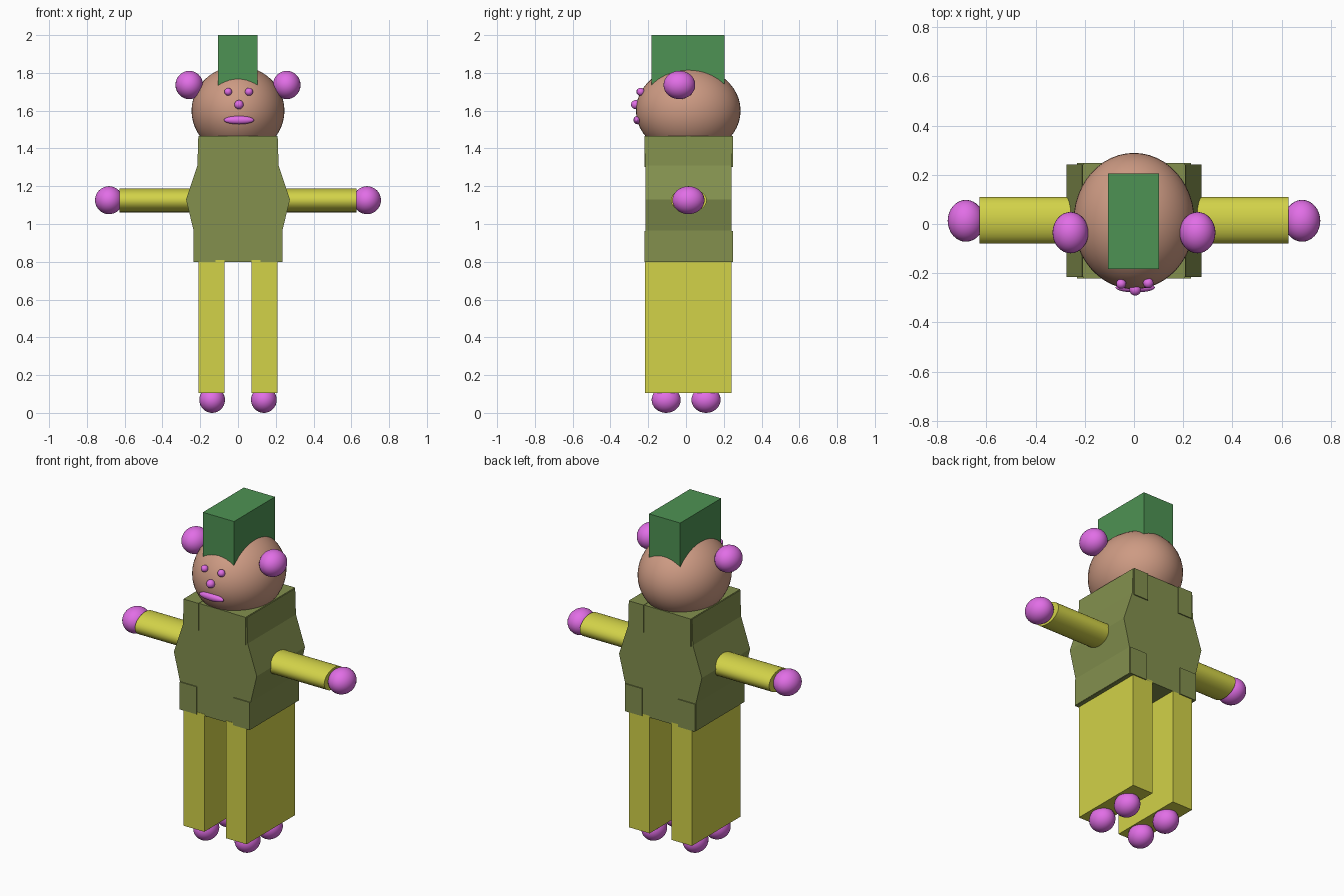
import bpy, bmesh, math
from mathutils import Matrix

if "Cube" in bpy.data.objects:
    bpy.data.objects.remove(bpy.data.objects["Cube"])


def material(name, rgb):
    m = bpy.data.materials.new(name)
    m.diffuse_color = tuple(c ** 2.2 for c in rgb) + (1,)
    m.use_nodes = True
    m.node_tree.nodes["Principled BSDF"].inputs["Base Color"].default_value = m.diffuse_color
    return m


SKIN = material("skin", (0.80, 0.60, 0.51))
PINK = material("pink", (0.88, 0.43, 0.90))
YELLOW = material("yellow", (0.82, 0.82, 0.29))
OLIVE = material("olive", (0.51, 0.56, 0.31))
GREEN = material("green", (0.31, 0.57, 0.33))


def finish(name, bm, mat, smooth=False):
    bmesh.ops.recalc_face_normals(bm, faces=bm.faces)
    me = bpy.data.meshes.new(name)
    bm.to_mesh(me)
    bm.free()
    ob = bpy.data.objects.new(name, me)
    bpy.context.collection.objects.link(ob)
    me.materials.append(mat)
    if smooth:
        bpy.ops.object.select_all(action='DESELECT')
        ob.select_set(True)
        bpy.context.view_layer.objects.active = ob
        bpy.ops.object.shade_smooth_by_angle(angle=math.radians(40))
    return ob


def ball(name, loc, radii, mat=PINK, seg=32):
    bm = bmesh.new()
    bmesh.ops.create_uvsphere(bm, u_segments=seg, v_segments=seg // 2, radius=1)
    bm.transform(Matrix.Translation(loc) @ Matrix.Diagonal((*radii, 1)))
    return finish(name, bm, mat, True)


def box(name, lo, hi, mat):
    bm = bmesh.new()
    bmesh.ops.create_cube(bm, size=1)
    mid = [(a + b) / 2 for a, b in zip(lo, hi)]
    size = [b - a for a, b in zip(lo, hi)]
    bm.transform(Matrix.Translation(mid) @ Matrix.Diagonal((*size, 1)))
    return finish(name, bm, mat)


def arm(name, x0, x1):
    bm = bmesh.new()
    bmesh.ops.create_cone(bm, cap_ends=True, segments=32, radius1=1, radius2=1, depth=1)
    bm.transform(Matrix.Translation(((x0 + x1) / 2, 0.015, 1.125))
                 @ Matrix.Diagonal((abs(x1 - x0), 0.095, 0.063, 1))
                 @ Matrix.Rotation(math.pi / 2, 4, 'Y'))
    return finish(name, bm, YELLOW, True)


# Head and hair
ball("head", (0, 0.012, 1.6), (0.246, 0.277, 0.236), SKIN, 48)
box("hair", (-0.105, -0.183, 1.66), (0.102, 0.205, 2.0), GREEN)

# Face
ball("eye_left", (-0.052, -0.243, 1.70), (0.020, 0.020, 0.020))
ball("eye_right", (0.058, -0.240, 1.70), (0.021, 0.021, 0.021))
ball("nose", (0.005, -0.266, 1.632), (0.024, 0.025, 0.024))
ball("mouth", (0.005, -0.258, 1.55), (0.080, 0.020, 0.022))

# Torso: side outline extruded front to back
half = [(0.235, 0.80), (0.235, 0.965), (0.275, 1.13), (0.215, 1.31), (0.21, 1.465)]
outline = half + [(-x, z) for x, z in reversed(half)]
bm = bmesh.new()
face = bm.faces.new([bm.verts.new((x, -0.215, z)) for x, z in outline])
ext = bmesh.ops.extrude_face_region(bm, geom=[face])
bmesh.ops.translate(bm, vec=(0, 0.457, 0),
                    verts=[v for v in ext["geom"] if isinstance(v, bmesh.types.BMVert)])
finish("torso", bm, OLIVE)

# Paired parts
for side, s in (("left", -1), ("right", 1)):
    ball("ear_" + side, (s * 0.258, -0.035, 1.736), (0.073, 0.084, 0.075))
    arm("arm_" + side, s * 0.18, s * 0.628)
    ball("hand_" + side, (s * 0.683, 0.013, 1.126), (0.074, 0.085, 0.074))
    # Corner blocks on the torso
    for part, a, b, z0, z1 in (("shoulder", 0.108, 0.205, 1.302, 1.467),
                               ("hip", 0.12, 0.232, 0.798, 0.963)):
        xs = sorted((s * a, s * b))
        box(f"{part}_block_{side}", (xs[0], -0.221, z0), (xs[1], 0.248, z1), OLIVE)
    # Legs with a front and back foot
    xs = sorted((s * 0.072, s * 0.209))
    box("leg_" + side, (xs[0], -0.217, 0.105), (xs[1], 0.242, 0.81), YELLOW)
    for part, y in (("front", -0.105), ("back", 0.106)):
        ball(f"{part}_foot_{side}", (s * 0.137, y, 0.069), (0.068, 0.077, 0.069))
